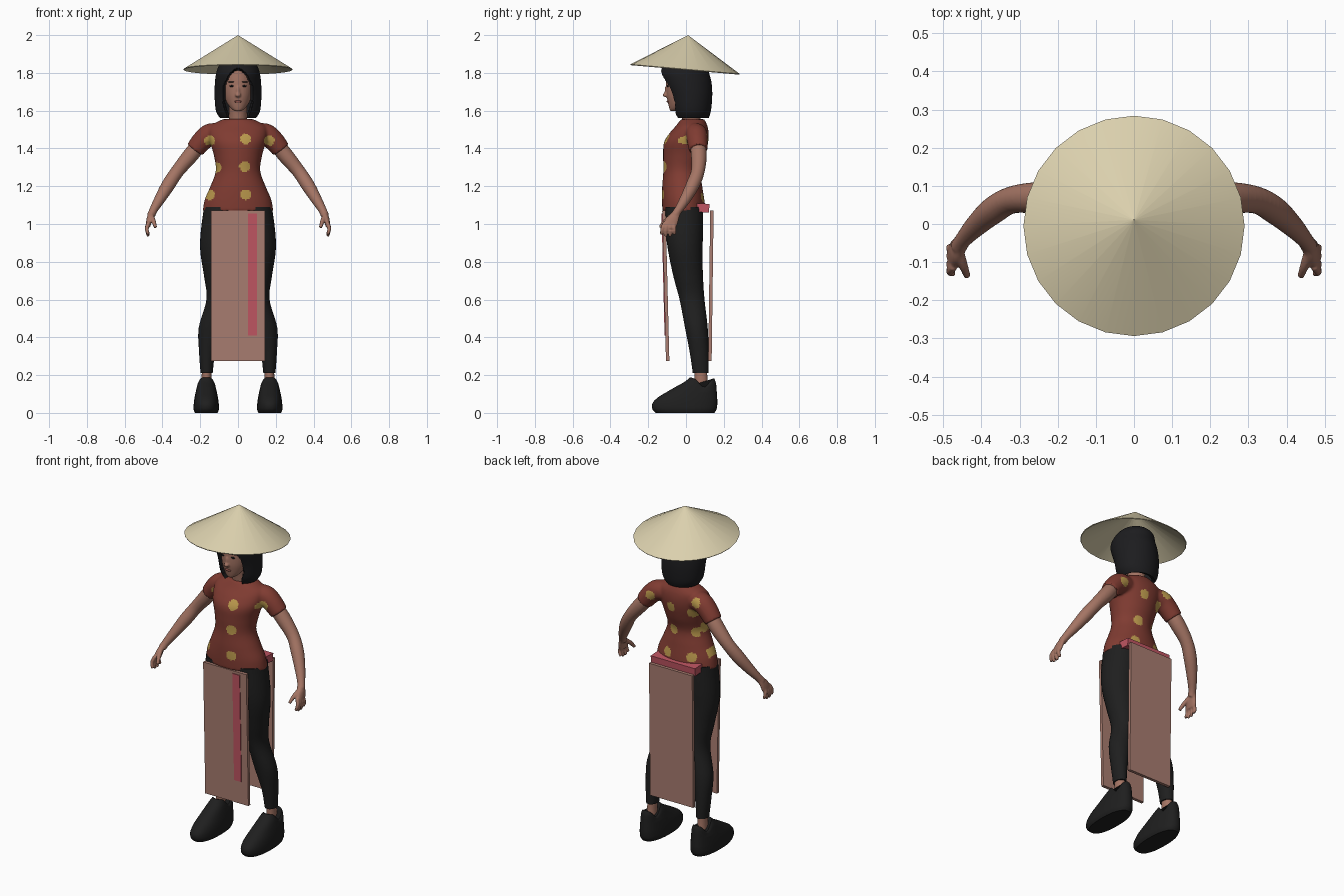
import bpy, bmesh, math
from mathutils import Vector, Matrix, Quaternion

cube = bpy.data.objects.get("Cube")
if cube:
    bpy.data.objects.remove(cube, do_unlink=True)


def material(name, r, g, b):
    mat = bpy.data.materials.new(name)
    col = tuple((c / 255) ** 2.2 for c in (r, g, b)) + (1,)
    mat.use_nodes = True
    mat.diffuse_color = col
    node = next(n for n in mat.node_tree.nodes if n.type == 'BSDF_PRINCIPLED')
    node.inputs["Base Color"].default_value = col
    return mat


STRAW = material("straw", 218, 207, 172)
SKIN = material("skin", 163, 116, 100)
LIPS = material("lips", 140, 82, 75)
HAIR = material("black hair", 34, 34, 36)
CLOTH = material("charcoal cloth", 36, 36, 36)
SHIRT = material("brick red", 127, 62, 53)
SPOT = material("mustard", 186, 152, 78)
PANEL = material("dusty rose", 168, 124, 112)
PINK = material("pink", 190, 86, 98)


def spline(keys, steps):
    """Catmull-Rom interpolation of key tuples."""
    out = []
    for i in range(len(keys) - 1):
        a, b = keys[max(i - 1, 0)], keys[i]
        c, d = keys[i + 1], keys[min(i + 2, len(keys) - 1)]
        for s in range(steps):
            t = s / steps
            out.append([q + t * (r - p) / 2 + t * t * (p - 2.5 * q + 2 * r - w / 2)
                        + t ** 3 * (1.5 * (q - r) + (w - p) / 2)
                        for p, q, r, w in zip(a, b, c, d)])
    return out + [list(keys[-1])]


def loft(bm, keys, n=32, steps=6, along=False, power=1, caps=True):
    """Skin ellipses (x, y, z, rx, ry), level or square to their path."""
    path = spline(keys, steps)
    rings = []
    for i, (x, y, z, rx, ry) in enumerate(path):
        turn = Quaternion()
        if along:
            ahead = Vector(path[min(i + 1, len(path) - 1)][:3])
            turn = (ahead - Vector(path[max(i - 1, 0)][:3])).to_track_quat('Z', 'Y')
        ring = []
        for k in range(n):
            a = math.tau * k / n
            u, v = (math.copysign(abs(f) ** power, f) for f in (math.cos(a), math.sin(a)))
            ring.append(bm.verts.new(Vector((x, y, z)) + turn @ Vector((rx * u, ry * v, 0))))
        rings.append(ring)
    for lo, hi in zip(rings, rings[1:]):
        for k in range(n):
            j = (k + 1) % n
            bm.faces.new((lo[k], lo[j], hi[j], hi[k]))
    if caps:
        bm.faces.new(rings[0][::-1])
        bm.faces.new(rings[-1])


def tube(bm, points, n=20):
    loft(bm, [(x, y, z, r, r) for x, y, z, r in points], n, 5, along=True)


def ball(bm, loc, size):
    bmesh.ops.create_uvsphere(bm, u_segments=20, v_segments=12, radius=1,
                              matrix=Matrix.Translation(loc) @ Matrix.Diagonal((*size, 1)))


def finish(name, bm, mat, voxel=0, mirror=False, shell=0, angle=40):
    """Turn a bmesh into an object, fuse or mirror it, and shade it."""
    bmesh.ops.recalc_face_normals(bm, faces=bm.faces)
    mesh = bpy.data.meshes.new(name)
    bm.to_mesh(mesh)
    bm.free()
    obj = bpy.data.objects.new(name, mesh)
    bpy.context.collection.objects.link(obj)
    if voxel:
        mod = obj.modifiers.new("fuse", 'REMESH')
        mod.mode, mod.voxel_size = 'VOXEL', voxel
        mod = obj.modifiers.new("soften", 'SMOOTH')
        mod.factor, mod.iterations = 0.5, 3
    if shell:
        mod = obj.modifiers.new("thickness", 'SOLIDIFY')
        mod.thickness, mod.offset = shell, -1
    if mirror:
        mod = obj.modifiers.new("mirror", 'MIRROR')
        mod.use_mirror_merge = False
    bpy.context.view_layer.update()
    graph = bpy.context.evaluated_depsgraph_get()
    baked = bpy.data.meshes.new_from_object(obj.evaluated_get(graph))
    obj.modifiers.clear()
    obj.data = baked
    baked.materials.clear()
    baked.materials.append(mat)
    bpy.ops.object.select_all(action='DESELECT')
    obj.select_set(True)
    bpy.context.view_layer.objects.active = obj
    bpy.ops.object.shade_smooth_by_angle(angle=math.radians(angle))
    return obj


def box(name, loc, size, tilt, mat):
    bm = bmesh.new()
    bmesh.ops.create_cube(bm, size=1, matrix=Matrix.Translation(loc)
                          @ Matrix.Rotation(tilt, 4, 'X') @ Matrix.Diagonal((*size, 1)))
    return finish(name, bm, mat)


# Conical hat, tipped back a little
bm = bmesh.new()
bmesh.ops.create_cone(bm, cap_ends=False, segments=24, radius1=0.29, radius2=0.001, depth=0.18,
                      matrix=Matrix.Translation((0, -0.005, 1.82))
                      @ Matrix.Rotation(math.radians(-5), 4, 'X') @ Matrix.Translation((0, 0, 0.09)))
finish("conical_hat", bm, STRAW, shell=0.005)

# Head, nose and neck
bm = bmesh.new()
loft(bm, [(0, -.065, 1.597, .015, .018), (0, -.055, 1.61, .035, .033), (0, -.035, 1.64, .058, .06),
          (0, -.02, 1.68, .073, .083), (0, -.008, 1.73, .081, .097), (0, 0, 1.78, .08, .104),
          (0, 0, 1.83, .07, .095), (0, 0, 1.87, .03, .05)])
tube(bm, [(0, .04, 1.5, .055), (0, .025, 1.57, .047), (0, .01, 1.66, .05)])
ball(bm, (0, -.108, 1.683), (.016, .015, .012))
ball(bm, (0, -.102, 1.705), (.009, .012, .028))
finish("head", bm, SKIN, voxel=0.005)

# Face details
bm = bmesh.new()
ball(bm, (.032, -.096, 1.73), (.014, .006, .005))
ball(bm, (.034, -.097, 1.752), (.019, .006, .003))
finish("eyes_and_brows", bm, HAIR, mirror=True)
bm = bmesh.new()
ball(bm, (0, -.096, 1.648), (.02, .007, .006))
finish("lips", bm, LIPS)

# Bobbed hair with an arched opening for the face
bm = bmesh.new()
loft(bm, [(0, .03, 1.56, .095, .09), (0, .028, 1.60, .117, .104), (0, .022, 1.68, .124, .117),
          (0, .005, 1.75, .122, .13), (0, -.008, 1.80, .115, .13), (0, 0, 1.84, .10, .115),
          (0, 0, 1.875, .065, .075), (0, 0, 1.89, .01, .01)], n=128, steps=8, caps=False)


def in_opening(p):
    arch = 0.08 * min(1, max(0, (1.825 - p.z) / 0.1)) ** 0.5
    return p.y < 0 and abs(p.x) < arch - max(0, 1.64 - p.z) * 0.3


bmesh.ops.delete(bm, geom=[f for f in bm.faces if in_opening(f.calc_center_median())],
                 context='FACES')
finish("bobbed_hair", bm, HAIR, shell=0.02)

# Fitted shirt with short sleeves
bm = bmesh.new()
loft(bm, [(0, -.01, 1.068, .187, .115), (0, -.015, 1.13, .176, .112), (0, -.02, 1.2, .146, .106),
          (0, -.022, 1.28, .118, .098), (0, -.01, 1.36, .127, .111), (0, 0, 1.43, .147, .117),
          (0, .016, 1.48, .155, .104), (0, .03, 1.52, .145, .083), (0, .035, 1.555, .08, .062)], n=48)
for s in (-1, 1):
    tube(bm, [(s * .08, .045, 1.475, .055), (s * .145, .055, 1.475, .058),
              (s * .19, .06, 1.44, .055), (s * .228, .065, 1.393, .05)])
shirt = finish("spotted_shirt", bm, SHIRT, voxel=0.008)

# Round spots: x, z and side (-1 front, 1 back)
SPOTS = [(.04, 1.45, -1), (.035, 1.305, -1), (.04, 1.155, -1), (-.15, 1.44, -1), (.165, 1.44, -1),
         (-.115, 1.3, -1), (-.15, 1.155, -1), (-.1, 1.41, 1), (.03, 1.28, 1), (-.1, 1.28, 1),
         (.06, 1.14, 1), (-.09, 1.14, 1), (.16, 1.46, 1), (-.14, 1.49, 1), (.02, 1.43, 1)]
shirt.data.materials.append(SPOT)
for face in shirt.data.polygons:
    c = face.center
    face.material_index = int(any((c.y - .02) * side > 0 and math.hypot(c.x - x, c.z - z) < .028
                                  for x, z, side in SPOTS))

# Arms and hands
bm = bmesh.new()
tube(bm, [(.19, .06, 1.44, .04), (.25, .068, 1.365, .042), (.32, .063, 1.28, .036),
          (.37, .035, 1.205, .036), (.415, -.005, 1.13, .029), (.447, -.04, 1.075, .022),
          (.46, -.06, 1.045, .022)])
loft(bm, [(.452, -.045, 1.07, .015, .02), (.465, -.066, 1.04, .016, .032),
          (.474, -.082, 1.0, .014, .038), (.475, -.086, .985, .01, .034)])
for y, z in ((-.13, .945), (-.108, .935), (-.084, .935), (-.06, .945)):
    tube(bm, [(.472, y * .6 - .033, 1.01, .011), (.483, y * .9 - .008, .975, .011),
              (.474, y, z, .008)], n=12)
tube(bm, [(.46, -.07, 1.045, .014), (.447, -.11, 1.015, .012), (.437, -.138, .982, .009)], n=12)
finish("arms_and_hands", bm, SKIN, voxel=0.005, mirror=True)

# Trouser legs, ankles and shoes
bm = bmesh.new()
loft(bm, [(.09, -.01, 1.09, .09, .1), (.1, -.008, .95, .098, .098), (.105, -.003, .85, .094, .09),
          (.105, .012, .72, .074, .078), (.111, .032, .6, .056, .066), (.145, .055, .45, .063, .06),
          (.163, .07, .32, .043, .05), (.166, .078, .21, .032, .042)])
finish("trouser_legs", bm, CLOTH, mirror=True)
bm = bmesh.new()
loft(bm, [(.166, .078, .24, .025, .034), (.167, .08, .17, .026, .034), (.167, .085, .08, .03, .04)])
finish("ankles", bm, SKIN, mirror=True)
bm = bmesh.new()
loft(bm, [(.168, -.005, 0, .06, .155), (.168, -.008, .02, .067, .17), (.168, -.006, .05, .066, .172),
          (.168, .007, .08, .062, .158), (.168, .03, .11, .056, .133), (.168, .055, .14, .05, .106),
          (.168, .075, .165, .045, .082), (.168, .085, .188, .037, .064)], power=0.85)
for v in bm.verts:
    if v.co.z > .11:
        v.co.z -= .05 * math.exp(-((v.co.y - .095) / .035) ** 2) * (v.co.z - .11) / .075
finish("shoes", bm, CLOTH, mirror=True)

# Hanging panels, stripe and waist sash
box("front_panel", (0, -.107, .673), (.286, .018, .795), .025, PANEL)
box("back_panel", (0, .132, .673), (.286, .018, .795), -.013, PANEL)
box("front_stripe", (.077, -.1185, .733), (.048, .006, .645), .025, PINK)
box("waist_sash", (0, .09, 1.085), (.294, .066, .046), -.06, PINK)
